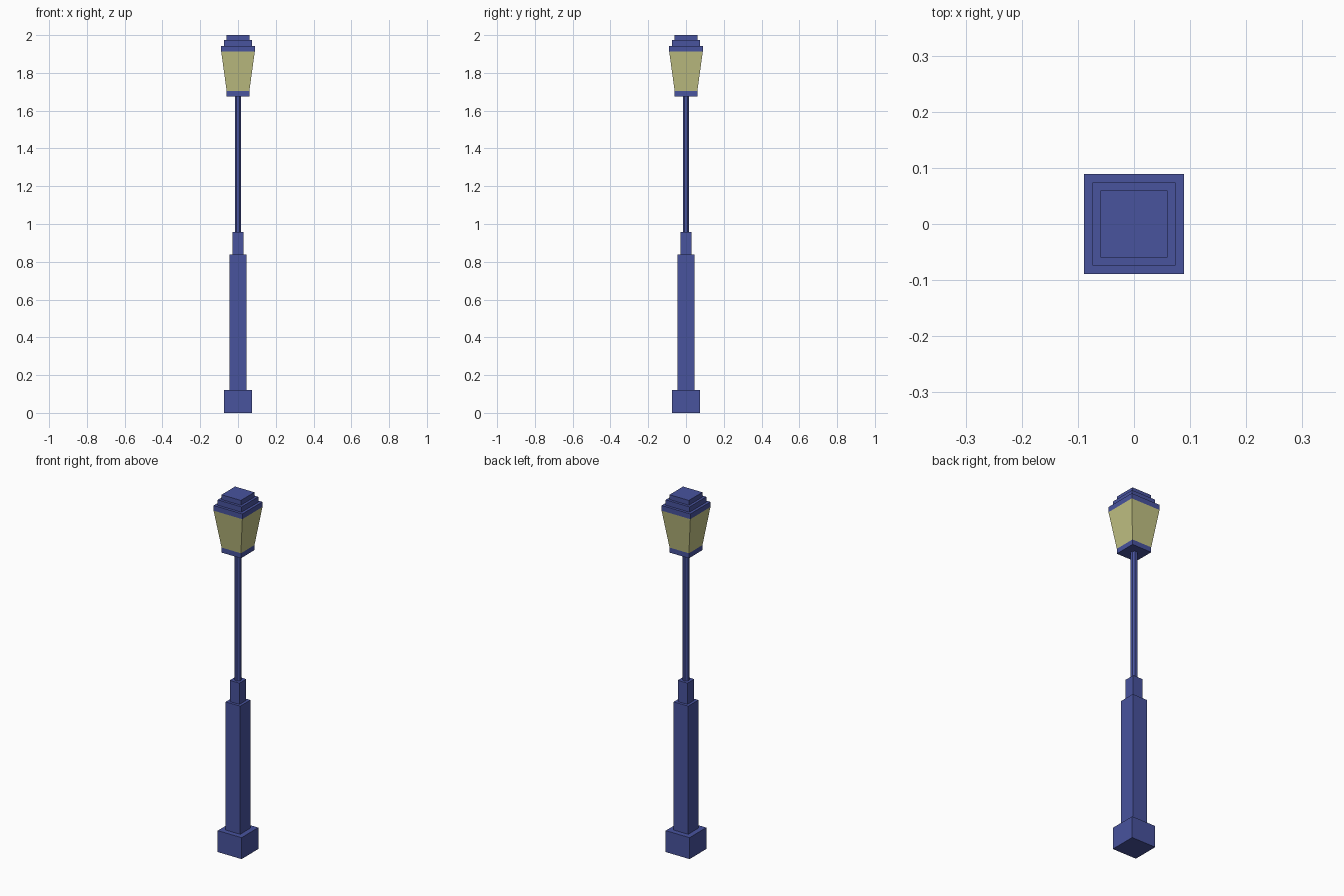
import bpy, bmesh, math

if "Cube" in bpy.data.objects:
    bpy.data.objects.remove(bpy.data.objects["Cube"])


def material(name, rgb):
    m = bpy.data.materials.new(name)
    lin = [((c / 255 + 0.055) / 1.055) ** 2.4 for c in rgb]
    m.diffuse_color = (*lin, 1)
    m.use_nodes = True
    m.node_tree.nodes["Principled BSDF"].inputs["Base Color"].default_value = m.diffuse_color
    return m


blue = material("blue_paint", (72, 83, 158))
cream = material("lamp_glass", (194, 194, 132))


def post(name, z0, z1, r0, mat, r1=None, sides=4):
    """Upright prism or frustum; for four sides r is the half width."""
    r1 = r0 if r1 is None else r1
    k = 1 / math.cos(math.pi / sides)
    bm = bmesh.new()
    rings = []
    for z, r in ((z0, r0), (z1, r1)):
        ring = []
        for i in range(sides):
            a = 2 * math.pi * (i + 0.5) / sides
            ring.append(bm.verts.new((r * k * math.cos(a), r * k * math.sin(a), z)))
        rings.append(ring)
    low, high = rings
    bm.faces.new(low[::-1])
    bm.faces.new(high)
    for i in range(sides):
        j = (i + 1) % sides
        bm.faces.new((low[i], low[j], high[j], high[i]))
    me = bpy.data.meshes.new(name)
    bm.to_mesh(me)
    bm.free()
    me.materials.append(mat)
    ob = bpy.data.objects.new(name, me)
    bpy.context.collection.objects.link(ob)
    return ob


# Stepped column
post("base_block", 0, 0.12, 0.074, blue)
post("lower_column", 0.12, 0.838, 0.045, blue)
post("column_collar", 0.838, 0.957, 0.03, blue)
post("slim_pole", 0.957, 1.676, 0.017, blue, sides=8)

# Lantern with flared glass
post("lantern_floor", 1.676, 1.704, 0.06, blue)
post("lantern_glass", 1.704, 1.914, 0.06, cream, r1=0.089)

# Stepped roof
post("roof_lower", 1.914, 1.943, 0.089, blue)
post("roof_middle", 1.943, 1.973, 0.074, blue)
post("roof_upper", 1.973, 2.0, 0.06, blue)
